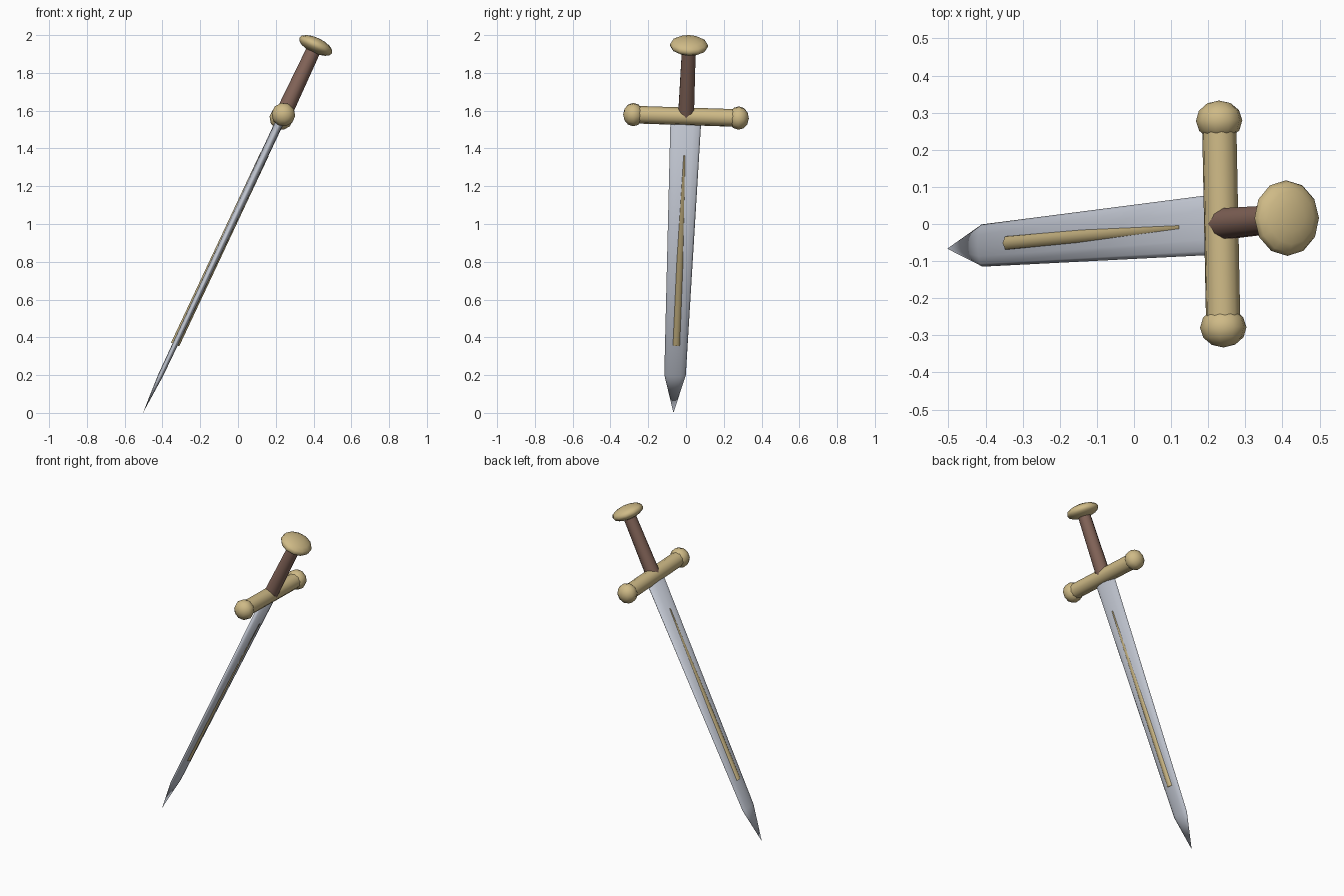
import bpy
import bmesh
from math import cos, sin, pi, radians
from mathutils import Matrix, Vector

if "Cube" in bpy.data.objects:
    bpy.data.objects.remove(bpy.data.objects["Cube"], do_unlink=True)


def material(name, rgb):
    m = bpy.data.materials.new(name)
    m.use_nodes = True
    m.diffuse_color = (*rgb, 1)
    bsdf = next(n for n in m.node_tree.nodes if n.type == "BSDF_PRINCIPLED")
    bsdf.inputs["Base Color"].default_value = (*rgb, 1)
    return m


gold = material("pale gold", (0.62, 0.49, 0.24))
brown = material("leather brown", (0.23, 0.13, 0.10))
steel = material("steel grey", (0.52, 0.55, 0.62))

# Sword frame: origin at the guard, z up the grip, y along the guard
up = Vector((0.91, 0.082, 1.935)).normalized()
along = Vector((-0.01, 0.56, -0.016))
along = (along - up * along.dot(up)).normalized()
flat = along.cross(up)
frame = Matrix((flat, along, up)).transposed().to_4x4()
frame.translation = (0.235, 0, 1.57)
# Guard frame: z runs along the guard
guard_frame = frame @ Matrix.Rotation(radians(-90), 4, "X")


def finish(name, bm, mat, matrix, angle=50):
    bmesh.ops.recalc_face_normals(bm, faces=bm.faces)
    mesh = bpy.data.meshes.new(name)
    bm.to_mesh(mesh)
    bm.free()
    mesh.materials.append(mat)
    obj = bpy.data.objects.new(name, mesh)
    bpy.context.collection.objects.link(obj)
    obj.matrix_world = matrix
    bpy.ops.object.select_all(action="DESELECT")
    obj.select_set(True)
    bpy.context.view_layer.objects.active = obj
    bpy.ops.object.shade_smooth_by_angle(angle=radians(angle))


def loft(name, rings, sides, mat, matrix, angle=50, tip=None):
    """Skin elliptical rings (z, x radius, y radius), ending in a cap or a tip."""
    bm = bmesh.new()
    loops = [[bm.verts.new((rx * cos(2 * pi * i / sides), ry * sin(2 * pi * i / sides), z))
              for i in range(sides)] for z, rx, ry in rings]
    for a, b in zip(loops, loops[1:]):
        for i in range(sides):
            j = (i + 1) % sides
            bm.faces.new((a[i], a[j], b[j], b[i]))
    bm.faces.new(loops[0])
    if tip is None:
        bm.faces.new(loops[-1])
    else:
        point = bm.verts.new((0, 0, tip))
        for i in range(sides):
            bm.faces.new((loops[-1][i], loops[-1][(i + 1) % sides], point))
    finish(name, bm, mat, matrix, angle)


def ellipsoid(name, z, radii, segments, rings, mat, matrix):
    bm = bmesh.new()
    bmesh.ops.create_uvsphere(bm, u_segments=segments, v_segments=rings, radius=1)
    bmesh.ops.scale(bm, vec=radii, verts=bm.verts)
    bmesh.ops.translate(bm, vec=(0, 0, z), verts=bm.verts)
    finish(name, bm, mat, matrix, 70)


# Blade, tapering in width and thickness, with a pointed tip
loft("blade", [(0, 0.0235, 0.082), (-1.515, 0.0135, 0.057)], 12, steel, frame, 180, tip=-1.736)

# Inlaid rod that emerges from both flats of the blade
loft("blade_inlay", [(-0.22, 0.0235, 0.0235), (-1.335, 0.0235, 0.0235)], 8, gold, frame)

# Grip and pommel
loft("grip", [(0, 0.044, 0.044), (0.41, 0.038, 0.038)], 10, brown, frame)
ellipsoid("pommel", 0.415, (0.096, 0.102, 0.041), 12, 8, gold, frame)

# Crossguard with a knob at each end
loft("crossguard", [(-0.28, 0.047, 0.047), (0.28, 0.047, 0.047)], 10, gold, guard_frame)
for side, z in (("left", 0.279), ("right", -0.279)):
    ellipsoid(side + "_guard_knob", z, (0.063, 0.063, 0.054), 10, 6, gold, guard_frame)
